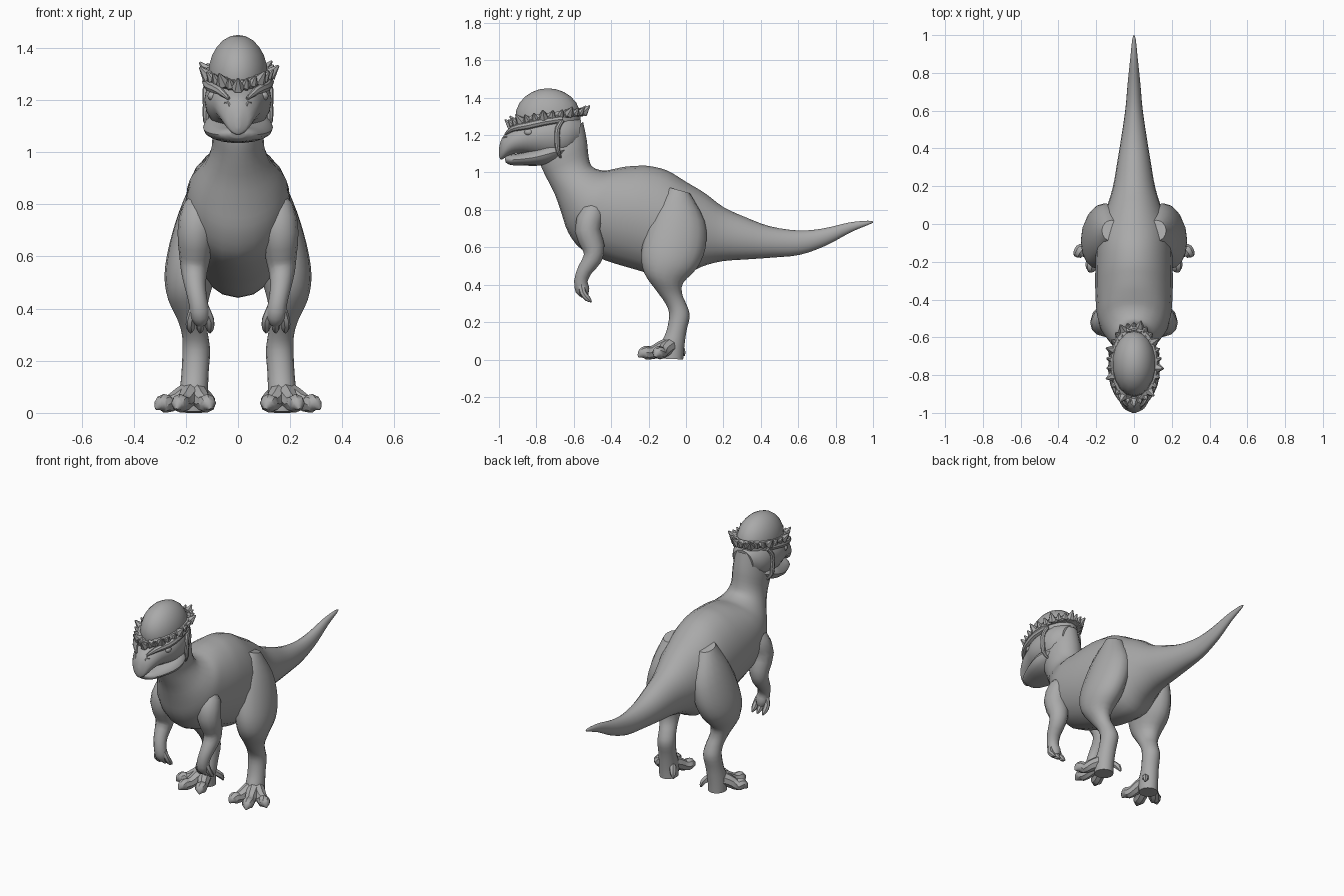
import bpy, bmesh, math
from mathutils import Vector

if "Cube" in bpy.data.objects:
    bpy.data.objects.remove(bpy.data.objects["Cube"])

skin = bpy.data.materials.new("grey_skin")
skin.diffuse_color = (0.4, 0.4, 0.4, 1)
skin.use_nodes = True
skin.node_tree.nodes["Principled BSDF"].inputs["Base Color"].default_value = skin.diffuse_color


def finish(name, bm, mirror=False, angle=40):
    bmesh.ops.recalc_face_normals(bm, faces=bm.faces[:])
    me = bpy.data.meshes.new(name)
    bm.to_mesh(me)
    bm.free()
    me.materials.append(skin)
    ob = bpy.data.objects.new(name, me)
    bpy.context.collection.objects.link(ob)
    if mirror:
        ob.modifiers.new("mirror", "MIRROR").use_mirror_merge = False
    bpy.ops.object.select_all(action="DESELECT")
    ob.select_set(True)
    bpy.context.view_layer.objects.active = ob
    bpy.ops.object.shade_smooth_by_angle(angle=math.radians(angle))
    return ob


def smooth(rows, steps):
    """Catmull-Rom interpolation of rows of numbers."""
    out = []
    for i in range(len(rows) - 1):
        p = [rows[max(0, min(len(rows) - 1, i + k))] for k in (-1, 0, 1, 2)]
        for s in range(steps):
            t = s / steps
            out.append([0.5 * (2 * b + (c - a) * t + (2 * a - 5 * b + 4 * c - d) * t * t
                               + (3 * b - a - 3 * c + d) * t ** 3) for a, b, c, d in zip(*p)])
    return out + [rows[-1]]


def skin_rings(bm, rings):
    loops = [[bm.verts.new(p) for p in r] for r in rings]
    n = len(loops[0])
    for a, b in zip(loops, loops[1:]):
        for j in range(n):
            k = (j + 1) % n
            bm.faces.new((a[j], a[k], b[k], b[j]))
    bm.faces.new(loops[0])
    bm.faces.new(loops[-1])


def loft(bm, rows, sides=18, steps=3):
    """Rows: (y1, z1, y2, z2, x centre, half width) - two opposite points seen from the side."""
    rings = []
    for y1, z1, y2, z2, x, w in smooth(rows, steps):
        c = Vector((x, (y1 + y2) / 2, (z1 + z2) / 2))
        v = Vector((0, (y1 - y2) / 2, (z1 - z2) / 2))
        rings.append([c + Vector((w * math.cos(t), 0, 0)) + v * math.sin(t)
                      for t in (2 * math.pi * j / sides for j in range(sides))])
    skin_rings(bm, rings)


def tube(bm, rows, sides=8, steps=2):
    """Rows: (x, y, z, radius)."""
    pts = smooth(rows, steps)
    rings = []
    for i, p in enumerate(pts):
        a, b = pts[max(i - 1, 0)], pts[min(i + 1, len(pts) - 1)]
        tan = (Vector(b[:3]) - Vector(a[:3])).normalized()
        u = Vector((1, 0.02, 0.01))
        if abs(tan.x) > 0.9:
            u = Vector((0, 0, 1))
        u = (u - tan * u.dot(tan)).normalized()
        v = tan.cross(u)
        rings.append([Vector(p[:3]) + p[3] * (u * math.cos(t) + v * math.sin(t))
                      for t in (2 * math.pi * j / sides for j in range(sides))])
    skin_rings(bm, rings)


def ball(bm, centre, radii, u=18, v=12):
    for w in bmesh.ops.create_uvsphere(bm, u_segments=u, v_segments=v, radius=1)["verts"]:
        w.co = Vector(centre) + Vector([a * b for a, b in zip(w.co, radii)])


# Neck, trunk and tail in one sweep
bm = bmesh.new()
loft(bm, [(-.55, 1.27, -.78, 1.13, 0, .09), (-.53, 1.17, -.78, 1.05, 0, .10),
          (-.52, 1.08, -.745, .97, 0, .10), (-.50, 1.03, -.70, .88, 0, .125),
          (-.44, 1.01, -.665, .78, 0, .165), (-.38, 1.02, -.63, .68, 0, .19),
          (-.33, 1.03, -.56, .59, 0, .2), (-.27, 1.035, -.43, .53, 0, .205),
          (-.20, 1.035, -.30, .49, 0, .205), (-.10, 1.01, -.15, .45, 0, .20),
          (.00, .95, -.02, .445, 0, .185), (.10, .89, .08, .495, 0, .145),
          (.20, .815, .19, .525, 0, .112), (.32, .76, .32, .535, 0, .09),
          (.45, .712, .46, .545, 0, .068), (.60, .69, .61, .56, 0, .046),
          (.73, .70, .75, .61, 0, .034), (.87, .732, .88, .68, 0, .02),
          (.97, .742, .975, .72, 0, .01), (1.0, .738, 1.0, .732, 0, .002)], 20)
finish("body_and_tail", bm)

# Skull with snout and beak tip
bm = bmesh.new()
loft(bm, [(-.56, 1.28, -.58, 1.14, 0, .07), (-.62, 1.32, -.64, 1.08, 0, .112),
          (-.72, 1.33, -.73, 1.07, 0, .128), (-.80, 1.31, -.80, 1.085, 0, .125),
          (-.87, 1.27, -.87, 1.10, 0, .10), (-.93, 1.235, -.935, 1.095, 0, .08),
          (-.97, 1.205, -.98, 1.07, 0, .055), (-.99, 1.17, -.992, 1.07, 0, .03),
          (-1.0, 1.13, -1.0, 1.09, 0, .008)])
finish("skull", bm)

# Lower jaw
bm = bmesh.new()
loft(bm, [(-.64, 1.16, -.66, 1.08, 0, .10), (-.72, 1.16, -.73, 1.045, 0, .132),
          (-.80, 1.13, -.80, 1.035, 0, .128), (-.88, 1.105, -.88, 1.037, 0, .10),
          (-.94, 1.095, -.94, 1.04, 0, .068), (-.97, 1.085, -.965, 1.055, 0, .03)])
finish("lower_jaw", bm)

# Domed skull cap
bm = bmesh.new()
ball(bm, (0, -.738, 1.295), (.116, .175, .155))
finish("dome", bm)

# Knobbly crest around the dome, low at the front and high at the back
bm = bmesh.new()
count = 26
ring = []
for i in range(count + 1):
    a = 2 * math.pi * i / count
    out = Vector((math.sin(a), -math.cos(a), 0))
    p = Vector((.112 * out.x, -.738 + .185 * out.y, 1.248 + .075 * abs(math.sin(a / 2))))
    ring.append((*p, .02))
    if i < count:
        big = 1.25 if i % 3 == 0 else .9
        tip = p + out * .036 * big + Vector((0, 0, .028 * big))
        tube(bm, [(*(p - out * .01), .025), (*(p + out * .014), .021 * big), (*tip, .004)], 6, 1)
tube(bm, ring, 6, 1)
finish("crest_knobs", bm, angle=30)

# Brow ridges, cheek flaps, eyes and nostrils
bm = bmesh.new()
tube(bm, [(.105, -.66, 1.285, .018), (.118, -.76, 1.27, .02), (.105, -.85, 1.25, .02),
          (.07, -.925, 1.235, .016), (.035, -.965, 1.205, .006)])
finish("brow_ridge", bm, True)
bm = bmesh.new()
tube(bm, [(.11, -.66, 1.28, .012), (.122, -.685, 1.24, .014), (.12, -.69, 1.18, .015),
          (.122, -.685, 1.12, .012), (.10, -.67, 1.08, .006)])
finish("cheek_flap", bm, True)
bm = bmesh.new()
ball(bm, (.098, -.84, 1.215), (.02, .025, .018), 10, 6)
finish("eye", bm, True)
bm = bmesh.new()
loop = [(.043 + .010 * math.cos(t), -.963 + .012 * math.cos(t), 1.172 + .02 * math.sin(t), .005)
        for t in (2 * math.pi * j / 10 for j in range(11))]
tube(bm, loop, 5, 1)
finish("nostril", bm, True)

# Hind legs
bm = bmesh.new()
loft(bm, [(-.09, .92, .02, .89, .12, .05), (-.165, .81, .10, .74, .14, .085),
          (-.215, .68, .105, .60, .165, .10), (-.24, .56, .06, .49, .185, .097),
          (-.222, .46, -.015, .41, .19, .078), (-.16, .37, -.02, .35, .178, .055),
          (-.11, .30, .0, .30, .165, .05), (-.09, .24, .02, .235, .16, .053),
          (-.105, .15, .002, .15, .165, .052), (-.135, .08, -.01, .06, .17, .055),
          (-.13, .005, -.015, .0, .17, .055)], 16)
finish("hind_leg", bm, True)

# Three splayed toes with claws, and a small back toe
bm = bmesh.new()
for x, y in ((.315, -.165), (.235, -.255), (.105, -.235)):
    start, end = Vector((.17, -.07, .075)), Vector((x, y, .02))
    row = [(*(start.lerp(end, t) * 1.0).xy, z, r) for t, z, r in
           ((0, .085, .045), (.35, .06, .038), (.62, .036, .033), (.8, .037, .036), (.92, .028, .024), (1.0, .014, .004))]
    tube(bm, row, 8, 2)
tube(bm, [(.13, -.05, .08, .02), (.105, -.02, .05, .018), (.095, -.01, .02, .005)], 6)
for v in bm.verts:
    v.co.z = max(v.co.z, 0)
finish("toes", bm, True)

# Arms
bm = bmesh.new()
tube(bm, [(.13, -.46, .84, .03), (.15, -.50, .78, .066), (.162, -.525, .69, .07),
          (.165, -.495, .60, .06), (.168, -.50, .54, .05), (.163, -.54, .48, .04),
          (.152, -.562, .42, .036), (.145, -.553, .37, .038), (.143, -.54, .34, .02)], 12)
finish("arm", bm, True)

# Fingers
bm = bmesh.new()
for x in (.108, .145, .182):
    tube(bm, [(.147 + (x - .145) * .5, -.56, .40, .02), (x, -.55, .355, .018),
              (x, -.525, .325, .016), (x, -.505, .308, .004)], 7)
finish("fingers", bm, True)
